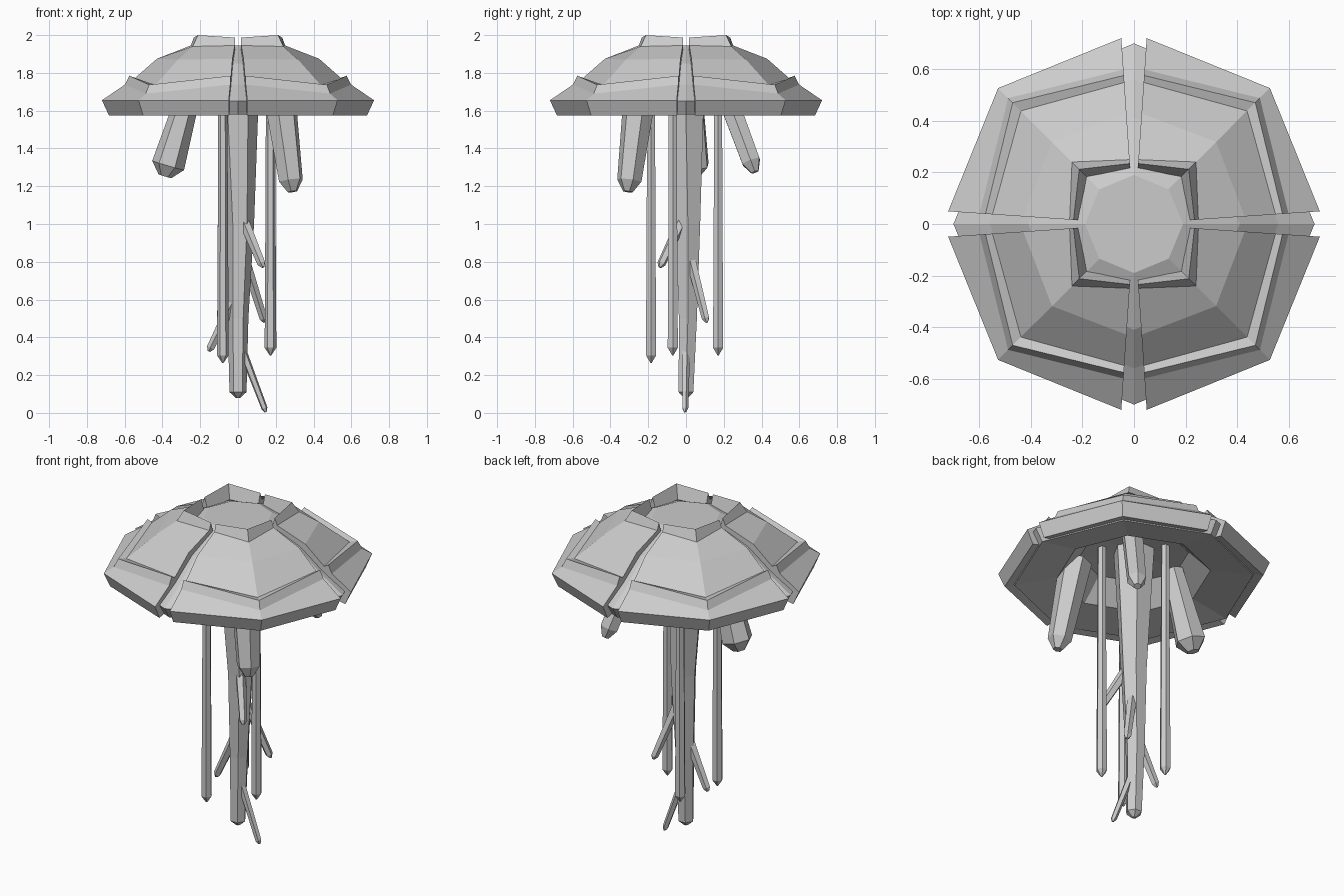
import bpy
from math import sin, cos, radians, tau, pi
from mathutils import Vector

if "Cube" in bpy.data.objects:
    bpy.data.objects.remove(bpy.data.objects["Cube"])


def make_object(name, verts, faces):
    mesh = bpy.data.meshes.new(name)
    mesh.from_pydata(verts, [], faces)
    mesh.update()
    obj = bpy.data.objects.new(name, mesh)
    bpy.context.collection.objects.link(obj)
    return obj


def polar(r, degrees, z):
    return (r * cos(radians(degrees)), r * sin(radians(degrees)), z)


def loft(name, rings, closed=False):
    # joins equal-sized rings; caps both ends unless the loft is closed
    n, m = len(rings[0]), len(rings)
    verts = [v for ring in rings for v in ring]
    faces = []
    for i in range(m if closed else m - 1):
        j = (i + 1) % m
        for k in range(n):
            l = (k + 1) % n
            faces.append((i * n + k, i * n + l, j * n + l, j * n + k))
    if not closed:
        faces += [tuple(reversed(range(n))), tuple(range((m - 1) * n, m * n))]
    obj = make_object(name, verts, faces)
    import bmesh
    bm = bmesh.new()
    bm.from_mesh(obj.data)
    bmesh.ops.remove_doubles(bm, verts=bm.verts, dist=1e-5)
    bmesh.ops.recalc_face_normals(bm, faces=bm.faces)
    bm.to_mesh(obj.data)
    bm.free()
    return obj


def limb(name, path, sides=6, turn=0.0):
    # tapered faceted limb through (x, y, z, radius) stations
    pts = [Vector(p[:3]) for p in path]
    q = (pts[-1] - pts[0]).to_track_quat('Z', 'Y')
    rings = []
    for p, (_, _, _, r) in zip(pts, path):
        rings.append([tuple(p + q @ Vector((r * cos(turn + tau * k / sides),
                                            r * sin(turn + tau * k / sides), 0)))
                      for k in range(sides)])
    return loft(name, rings)


# Inner bell, hollow underneath
core = [(0.655, 1.58), (0.70, 1.65), (0.56, 1.735), (0.41, 1.85), (0.19, 1.945),
        (0.0005, 1.945)]
under = [(0.0005, 1.77), (0.30, 1.74), (0.42, 1.62)]
rings = [[polar(r, 45 * k, z) for k in range(8)] for r, z in core + under]
loft("inner_bell", rings, closed=True)

# Four armour panels: profile at the groove edge and at the diagonal corner
edge = [(0.685, 1.575), (0.722, 1.655), (0.60, 1.738), (0.577, 1.785), (0.55, 1.77),
        (0.43, 1.875), (0.25, 1.945), (0.235, 1.987), (0.215, 1.92),
        (0.40, 1.83), (0.64, 1.65), (0.62, 1.59)]
corner = [(0.71, 1.575), (0.745, 1.655), (0.69, 1.69), (0.665, 1.737), (0.62, 1.735),
          (0.45, 1.87), (0.34, 1.94), (0.30, 2.0), (0.26, 1.92),
          (0.40, 1.83), (0.66, 1.65), (0.64, 1.59)]
gap = 3.9
for i in range(4):
    cols = []
    for prof, a in ((edge, gap), (corner, 45), (edge, 90 - gap)):
        cols.append([polar(r, 90 * i + a, z) for r, z in prof])
    loft(f"bell_panel_{i + 1}", cols)

# Central trunk
limb("trunk", [(0.0, 0, 1.80, 0.12), (0.0, 0, 1.55, 0.105), (0.01, 0.01, 1.0, 0.075),
               (0.0, 0.01, 0.5, 0.055), (0, 0, 0.11, 0.045), (0, 0, 0.08, 0.012)])

# Small side shoots on the trunk
shoots = [((0.03, -0.02, 1.02), (0.125, -0.13, 0.79), 0.027),
          ((0.04, 0.03, 0.80), (0.135, 0.105, 0.50), 0.025),
          ((-0.03, 0.0, 0.58), (-0.145, 0.01, 0.345), 0.025),
          ((0.02, 0.0, 0.34), (0.14, -0.005, 0.025), 0.02)]
for i, (a, b, r) in enumerate(shoots):
    a, b = Vector(a), Vector(b)
    tip = b + (b - a).normalized() * 0.022
    limb(f"side_shoot_{i + 1}", [(*a, r * 1.1), (*b, r * 0.85), (*tip, r * 0.3)], 5)

# Three long straight tentacles
for i, (x, y, z) in enumerate([(-0.08, -0.185, 0.265), (-0.08, 0.17, 0.305),
                               (0.172, -0.07, 0.305)]):
    limb(f"tentacle_{i + 1}", [(x, y, 1.78, 0.024), (x, y, 1.2, 0.026),
                               (x, y, z + 0.04, 0.031), (x, y, z, 0.004)])

# Three thick short arms leaning outwards
arms = [((0.215, -0.24, 1.72), (0.28, -0.30, 1.23), 0.09, 0.066),
        ((-0.25, 0.03, 1.72), (-0.37, 0.04, 1.31), 0.06, 0.088),
        ((0.18, 0.20, 1.72), (0.27, 0.345, 1.33), 0.06, 0.055)]
for i, (a, b, r0, r1) in enumerate(arms):
    a, b = Vector(a), Vector(b)
    tip = b + (b - a).normalized() * 0.06
    limb(f"short_arm_{i + 1}", [(*a, r0), (*b, r1), (*tip, r1 * 0.4)], 6, pi / 6)
